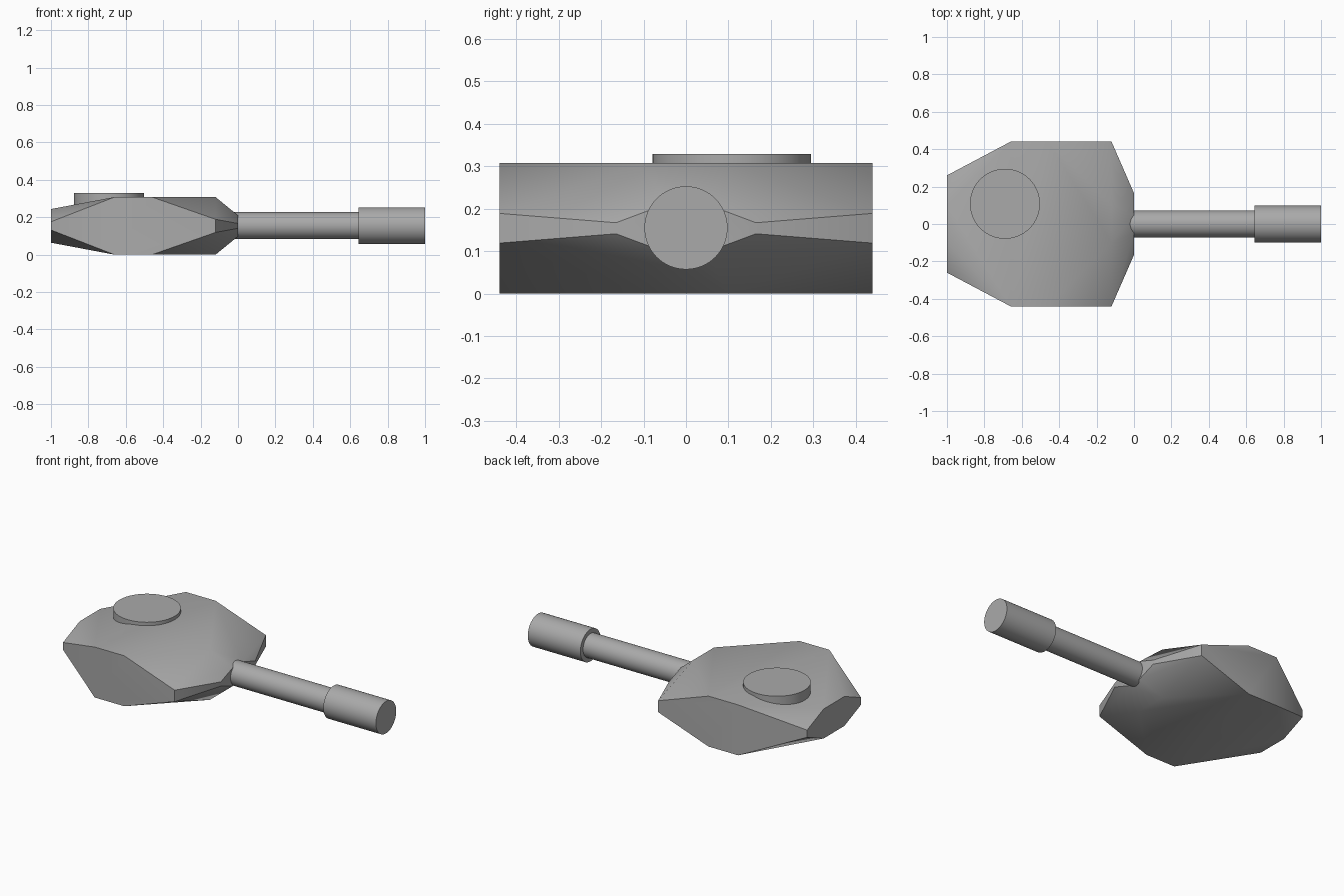
import bpy, bmesh, math
from mathutils import Matrix

cube = bpy.data.objects.get("Cube")
if cube:
    bpy.data.objects.remove(cube, do_unlink=True)

MID = 0.154  # height of the horizontal symmetry plane

grey = bpy.data.materials.new("plain_grey")
grey.use_nodes = True
colour = (0.4, 0.4, 0.4, 1)
grey.diffuse_color = colour
grey.node_tree.nodes["Principled BSDF"].inputs["Base Color"].default_value = colour


def finish(bm, name):
    mesh = bpy.data.meshes.new(name)
    bmesh.ops.recalc_face_normals(bm, faces=bm.faces)
    bm.to_mesh(mesh)
    bm.free()
    mesh.materials.append(grey)
    obj = bpy.data.objects.new(name, mesh)
    bpy.context.collection.objects.link(obj)
    bpy.ops.object.select_all(action='DESELECT')
    obj.select_set(True)
    bpy.context.view_layer.objects.active = obj
    bpy.ops.object.shade_smooth_by_angle(angle=math.radians(30))
    return obj


def cylinder(name, radius, start, end, axis, offset):
    """Capped cylinder from start to end along x or z."""
    bm = bmesh.new()
    turn = Matrix.Rotation(math.pi / 2, 4, 'Y') if axis == 'x' else Matrix.Identity(4)
    along = (start + end) / 2
    place = (along, *offset) if axis == 'x' else (*offset, along)
    bmesh.ops.create_cone(bm, cap_ends=True, segments=64, radius1=radius, radius2=radius,
                          depth=end - start, matrix=Matrix.Translation(place) @ turn)
    return finish(bm, name)


# Faceted turret shell: one quarter of the corners, mirrored across y and the mid plane
corners = [
    (-1.0, 0.26, 0.022), (-1.0, 0.10, 0.09),     # rear plate
    (-0.66, 0.44, MID), (-0.46, 0.44, MID),      # roof edge
    (-0.12, 0.44, 0.035), (-0.12, 0.10, MID),    # front shoulder
    (0.0, 0.165, 0.013), (0.0, 0.05, 0.056),     # nose
]
bm = bmesh.new()
for x, y, h in corners:
    for sy in (1, -1):
        for sz in (1, -1):
            bm.verts.new((x, y * sy, MID + h * sz))
bmesh.ops.convex_hull(bm, input=bm.verts)
bmesh.ops.dissolve_limit(bm, angle_limit=math.radians(1), verts=bm.verts, edges=bm.edges)
finish(bm, "turret_shell")

# Round roof hatch
cylinder("roof_hatch", 0.187, 0.22, 0.329, 'z', (-0.69, 0.108))

# Gun barrel and muzzle sleeve
cylinder("gun_barrel", 0.072, -0.08, 0.66, 'x', (0, MID + 0.001))
cylinder("muzzle_sleeve", 0.098, 0.645, 1.0, 'x', (0, MID + 0.001))
